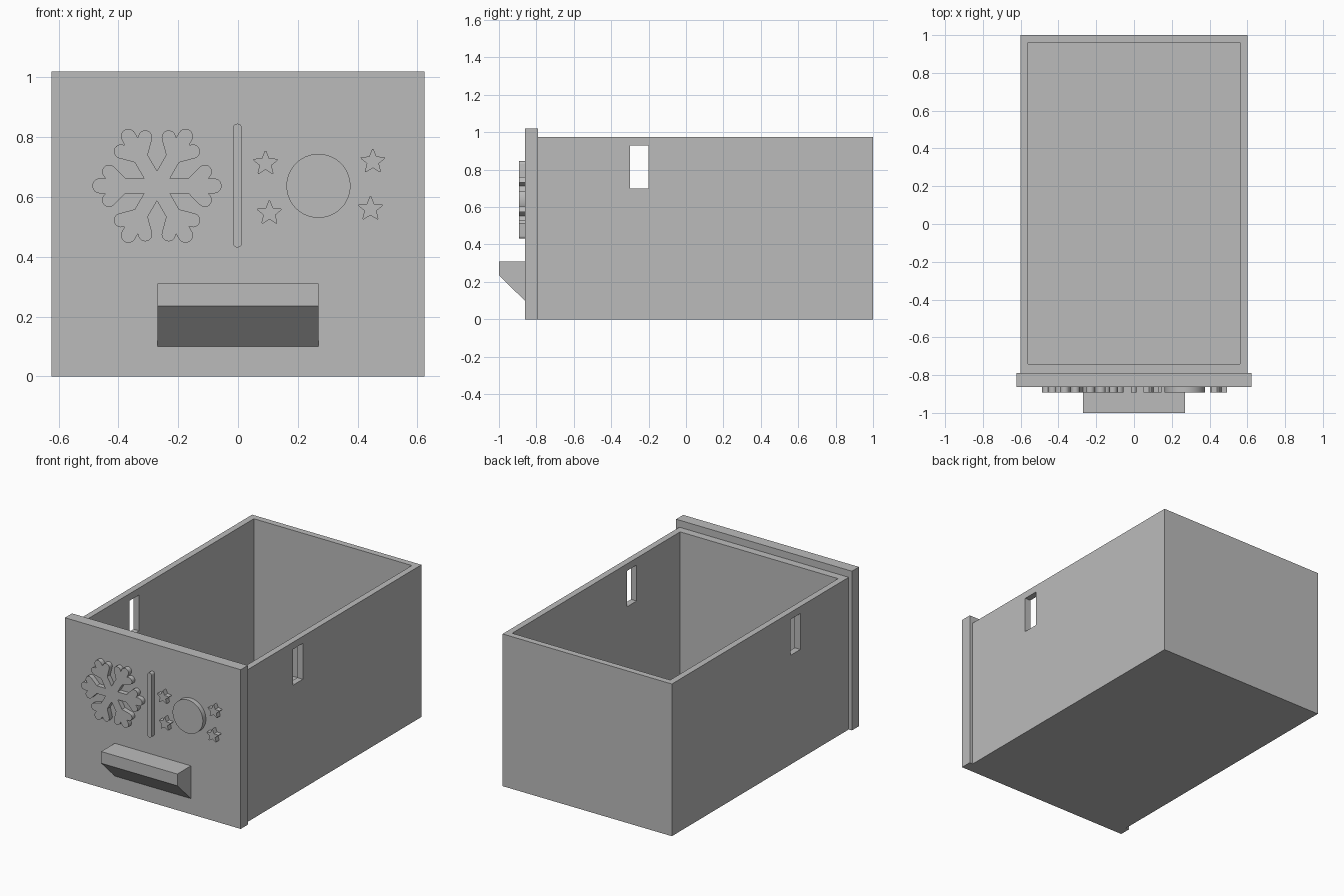
import bpy, bmesh
from math import sin, cos, pi, radians
from mathutils import Vector, Matrix

cube = bpy.data.objects.get("Cube")
if cube:
    bpy.data.objects.remove(cube, do_unlink=True)

grey = bpy.data.materials.new("plain grey")
grey.use_nodes = True
colour = (0.5, 0.5, 0.5, 1)
grey.diffuse_color = colour
grey.node_tree.nodes["Principled BSDF"].inputs["Base Color"].default_value = colour


def finish(name, bm):
    bmesh.ops.recalc_face_normals(bm, faces=bm.faces)
    mesh = bpy.data.meshes.new(name)
    bm.to_mesh(mesh)
    bm.free()
    mesh.materials.append(grey)
    obj = bpy.data.objects.new(name, mesh)
    bpy.context.collection.objects.link(obj)
    return obj


def box(name, low, high):
    low, high = Vector(low), Vector(high)
    bm = bmesh.new()
    place = Matrix.Translation((low + high) / 2) @ Matrix.Diagonal((*(high - low), 1))
    bmesh.ops.create_cube(bm, size=1, matrix=place)
    return finish(name, bm)


def prism(name, points, start, direction, smooth=False):
    """Extrude a closed outline of 3D points along a direction."""
    bm = bmesh.new()
    face = bm.faces.new([bm.verts.new(Vector(p) + Vector(start)) for p in points])
    made = bmesh.ops.extrude_face_region(bm, geom=[face])["geom"]
    moved = [v for v in made if isinstance(v, bmesh.types.BMVert)]
    bmesh.ops.translate(bm, verts=moved, vec=direction)
    obj = finish(name, bm)
    if smooth:
        bpy.ops.object.select_all(action='DESELECT')
        obj.select_set(True)
        bpy.context.view_layer.objects.active = obj
        bpy.ops.object.shade_smooth_by_angle(angle=radians(25))
    return obj


def arc(cx, cz, r, a0, a1, steps):
    angles = [radians(a0 + (a1 - a0) * i / steps) for i in range(steps + 1)]
    return [(cx + r * cos(a), cz + r * sin(a)) for a in angles]


PLATE_FRONT, RELIEF_FRONT = -0.862, -0.893


def relief(name, outline, x, z, smooth=True):
    return prism(name, [(u, 0, v) for u, v in outline], (x, RELIEF_FRONT, z),
                 (0, PLATE_FRONT + 0.01 - RELIEF_FRONT, 0), smooth)


# Open bin with a cavity and one slot through both side walls
bin_body = box("bin", (-0.6, -0.79, 0), (0.6, 1, 0.975))
cutters = [box("cavity_cutter", (-0.56, -0.74, 0.04), (0.56, 0.96, 1.2)),
           box("slot_cutter", (-0.8, -0.3, 0.70), (0.8, -0.2, 0.93))]
bpy.context.view_layer.objects.active = bin_body
for cutter in cutters:
    cutter.hide_render = True
    mod = bin_body.modifiers.new("cut", 'BOOLEAN')
    mod.operation, mod.solver, mod.object = 'DIFFERENCE', 'EXACT', cutter
    bpy.ops.object.modifier_apply(modifier=mod.name)
    bpy.data.objects.remove(cutter, do_unlink=True)

# Front panel and wedge-shaped pull
box("front_panel", (-0.623, PLATE_FRONT, 0), (0.623, -0.79, 1.02))
pull = [(PLATE_FRONT, 0.31), (-1, 0.31), (-1, 0.235), (PLATE_FRONT, 0.10)]
prism("handle", [(0, y, z) for y, z in pull], (-0.27, 0, 0), (0.54, 0, 0))

# Snowflake: six arms, each with a round tip and two round side branches
W = 0.025
half = [(0.105, W)] + arc(0.16, 0.047, 0.0235, 135, -45, 10) + [(0.172, W)]
tip = arc(0.191, 0, W, 90, -90, 12)
arm = half + tip + [(u, -v) for u, v in reversed(half)]
flake = []
for i in range(6):
    a = -i * pi / 3
    flake.append((2 * W * cos(a + pi / 6), 2 * W * sin(a + pi / 6)))
    flake += [(u * cos(a) - v * sin(a), u * sin(a) + v * cos(a)) for u, v in arm]
relief("snowflake", flake, -0.271, 0.637)

# Divider bar and round disc
relief("divider_bar", arc(0, 0.192, 0.015, 0, 180, 12) + arc(0, -0.192, 0.015, 180, 360, 12),
       -0.002, 0.638)
relief("disc", arc(0, 0, 0.107, 0, 354, 59), 0.269, 0.637)

# Stars with slightly blunted tips
star = []
for i in range(5):
    a = pi / 2 + i * 2 * pi / 5
    for r, turn in ((0.041, -0.07), (0.043, 0), (0.041, 0.07), (0.021, pi / 5)):
        star.append((r * cos(a + turn), r * sin(a + turn)))
for i, (x, z) in enumerate([(0.092, 0.712), (0.451, 0.718), (0.105, 0.546), (0.443, 0.56)]):
    relief(f"star_{i + 1}", star, x, z, smooth=False)
